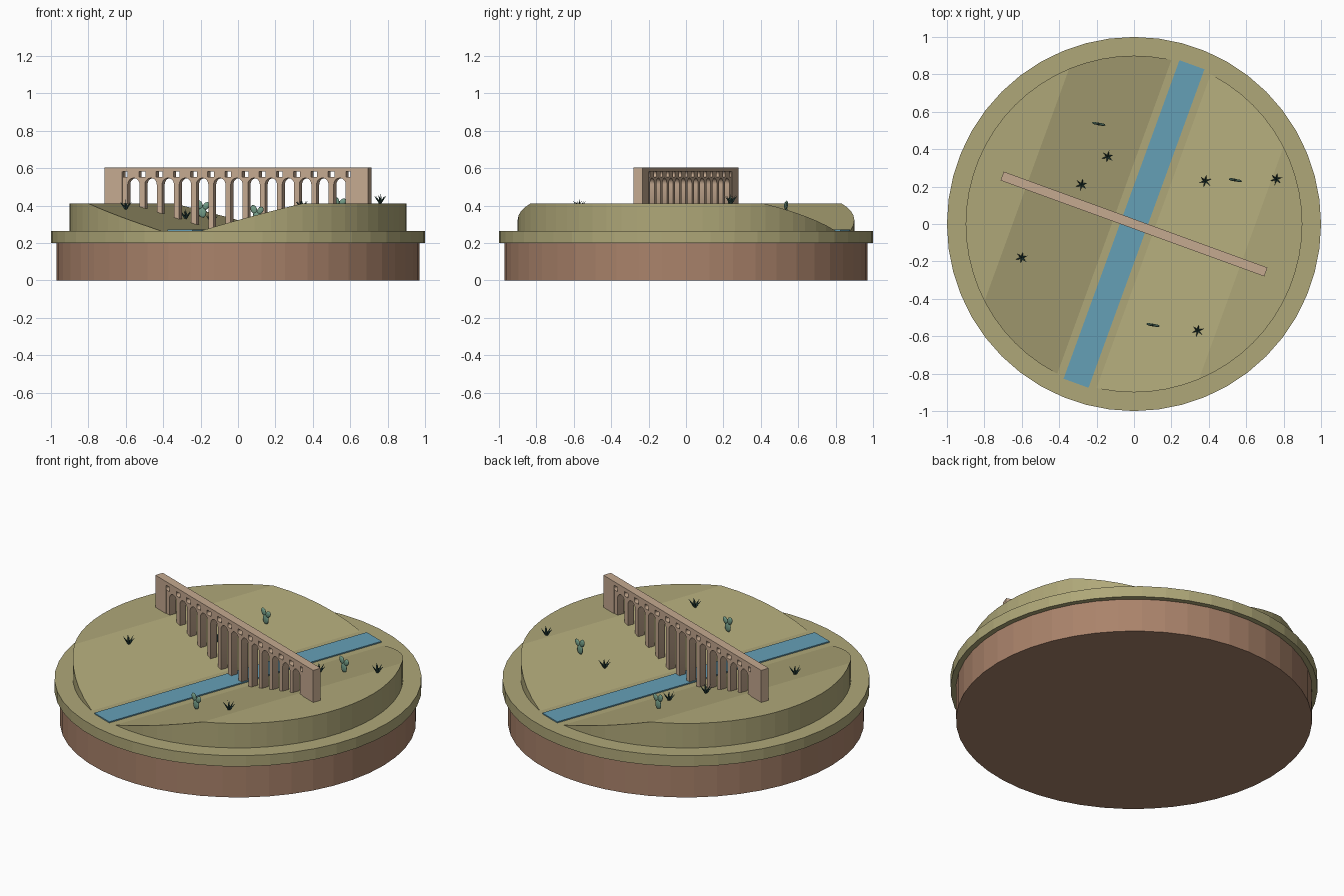
import bpy, bmesh
from math import radians, pi, cos, sin
from mathutils import Matrix, Vector

old = bpy.data.objects.get("Cube")
if old:
    bpy.data.objects.remove(old, do_unlink=True)

TURN = radians(-20)      # river and bridge share one rotated frame
FLOOR, TOP = 0.26, 0.412
BED, BANK = 0.095, 0.61


def material(name, rgb):
    m = bpy.data.materials.new(name)
    m.use_nodes = True
    col = (*rgb, 1)
    m.diffuse_color = col
    m.node_tree.nodes["Principled BSDF"].inputs["Base Color"].default_value = col
    return m


grass = material("dry grass", (0.43, 0.39, 0.19))
earth = material("brown earth", (0.40, 0.225, 0.145))
stone = material("pale stone", (0.56, 0.40, 0.28))
water = material("river blue", (0.13, 0.35, 0.47))
pad_green = material("cactus green", (0.17, 0.33, 0.24))
leaf_green = material("dark leaf green", (0.033, 0.084, 0.07))


def finish(name, bm, mat, turn=0, location=(0, 0, 0)):
    bmesh.ops.recalc_face_normals(bm, faces=bm.faces)
    mesh = bpy.data.meshes.new(name)
    bm.to_mesh(mesh)
    bm.free()
    mesh.materials.append(mat)
    ob = bpy.data.objects.new(name, mesh)
    ob.rotation_euler.z = turn
    ob.location = location
    bpy.context.collection.objects.link(ob)
    return ob


def cylinder(bm, radius, z0, z1, sides=48):
    bmesh.ops.create_cone(bm, cap_ends=True, segments=sides, radius1=radius,
                          radius2=radius, depth=z1 - z0,
                          matrix=Matrix.Translation((0, 0, (z0 + z1) / 2)))


def box(name, mat, x, y, z):
    bm = bmesh.new()
    size = Vector((x[1] - x[0], y[1] - y[0], z[1] - z[0]))
    mid = Vector((sum(x) / 2, sum(y) / 2, sum(z) / 2))
    bmesh.ops.create_cube(bm, size=1, matrix=Matrix.Translation(mid) @ Matrix.Diagonal((*size, 1)))
    return finish(name, bm, mat, TURN)


def ground(x, y):
    """Height of the valley surface at a point."""
    u = abs(x * cos(TURN) + y * sin(TURN))
    t = min(max((u - BED) / (BANK - BED), 0), 1)
    return FLOOR + t * (TOP - FLOOR)


# Base and rim
bm = bmesh.new()
cylinder(bm, 0.97, 0, 0.21)
finish("earth_base", bm, earth)
bm = bmesh.new()
cylinder(bm, 1.0, 0.2, 0.265)
finish("grass_rim", bm, grass)

# Hill disc folded into a straight valley
bm = bmesh.new()
cylinder(bm, 0.9, 0.22, TOP, 64)
across = Vector((cos(TURN), sin(TURN), 0))
for u in (-BANK, -BED, BED, BANK):
    bmesh.ops.bisect_plane(bm, geom=bm.verts[:] + bm.edges[:] + bm.faces[:],
                           plane_co=across * u, plane_no=across)
for v in bm.verts:
    if v.co.z > 0.3:
        v.co.z = ground(v.co.x, v.co.y)
finish("valley_hills", bm, grass)

# River
box("river", water, (-0.071, 0.071), (-0.906, 0.906), (0.25, 0.272))

# Bridge abutments and deck
for side, name in ((-1, "right_abutment"), (1, "left_abutment")):
    box(name, stone, sorted((side * 0.65, side * 0.75)), (-0.025, 0.025), (0.38, 0.605))
box("bridge_deck", stone, (-0.65, 0.65), (-0.025, 0.025), (0.583, 0.605))

# Arcade: outline with arches, and a small window above each pier
PIERS, HALF, FOOT, SPRING, HEAD = 14, 0.015, 0.22, 0.514, 0.584
pitch = 1.27 / (PIERS - 1)
centres = [-0.635 + i * pitch for i in range(PIERS)]
radius = pitch / 2 - HALF
outline = [(0.65, HEAD), (-0.65, HEAD)]
windows = []
for i, c in enumerate(centres):
    outline += [(c - HALF, FOOT), (c + HALF, FOOT)]
    if i < PIERS - 1:
        mid = c + pitch / 2
        outline += [(mid - radius * cos(pi * k / 10), SPRING + radius * sin(pi * k / 10))
                    for k in range(11)]
    w = 0.013 if i in (0, PIERS - 1) else 0.018
    windows.append([(c - w, 0.553), (c + w, 0.553), (c + w, 0.582), (c - w, 0.582)])

curve = bpy.data.curves.new("arcade_profile", "CURVE")
curve.dimensions = "2D"
curve.fill_mode = "BOTH"
curve.extrude = 0.021
for loop in [outline] + windows:
    spline = curve.splines.new("POLY")
    spline.points.add(len(loop) - 1)
    for p, (x, z) in zip(spline.points, loop):
        p.co = (x, z, 0, 1)
    spline.use_cyclic_u = True
helper = bpy.data.objects.new("arcade_helper", curve)
bpy.context.collection.objects.link(helper)
bpy.context.view_layer.update()
mesh = helper.evaluated_get(bpy.context.evaluated_depsgraph_get()).to_mesh()
bm = bmesh.new()
bm.from_mesh(mesh)
bpy.data.objects.remove(helper, do_unlink=True)
bmesh.ops.remove_doubles(bm, verts=bm.verts, dist=0.0001)
bmesh.ops.rotate(bm, verts=bm.verts, matrix=Matrix.Rotation(pi / 2, 3, "X"))
finish("bridge_arcade", bm, stone, TURN)


# Spiky plants: a ring of tilted pointed leaves around an upright one
def spiky_plant(name, x, y):
    bm = bmesh.new()
    leaves = [(0, 0, 0.055)] + [(k * pi / 3, radians(40), 0.055) for k in range(6)]
    for spin, tilt, length in leaves:
        m = (Matrix.Rotation(spin + 0.3, 4, "Z") @ Matrix.Rotation(tilt, 4, "Y")
             @ Matrix.Translation((0, 0, length / 2)))
        bmesh.ops.create_cone(bm, cap_ends=True, segments=5, radius1=0.007,
                              radius2=0, depth=length, matrix=m)
    finish(name, bm, leaf_green, 0, (x, y, ground(x, y)))


spots = [(-0.14, 0.36), (-0.28, 0.21), (-0.6, -0.18), (0.38, 0.23), (0.76, 0.24), (0.34, -0.57)]
for i, spot in enumerate(spots):
    spiky_plant(f"spiky_plant_{i + 1}", *spot)


# Cacti: flat oval pads stacked on each other
def cactus(name, x, y):
    bm = bmesh.new()
    for px, pz, lean, size in ((0, 0.026, 0, 1), (-0.016, 0.066, -0.4, 0.8), (0.019, 0.06, 0.6, 0.75)):
        m = (Matrix.Translation((px, 0, pz)) @ Matrix.Rotation(lean, 4, "Y")
             @ Matrix.Diagonal((0.022 * size, 0.007, 0.031 * size, 1)))
        bmesh.ops.create_icosphere(bm, subdivisions=2, radius=1, matrix=m)
    ob = finish(name, bm, pad_green, radians(-10), (x, y, ground(x, y)))
    ob.data.shade_smooth()


for i, spot in enumerate([(-0.19, 0.535), (0.54, 0.235), (0.1, -0.54)]):
    cactus(f"cactus_{i + 1}", *spot)
